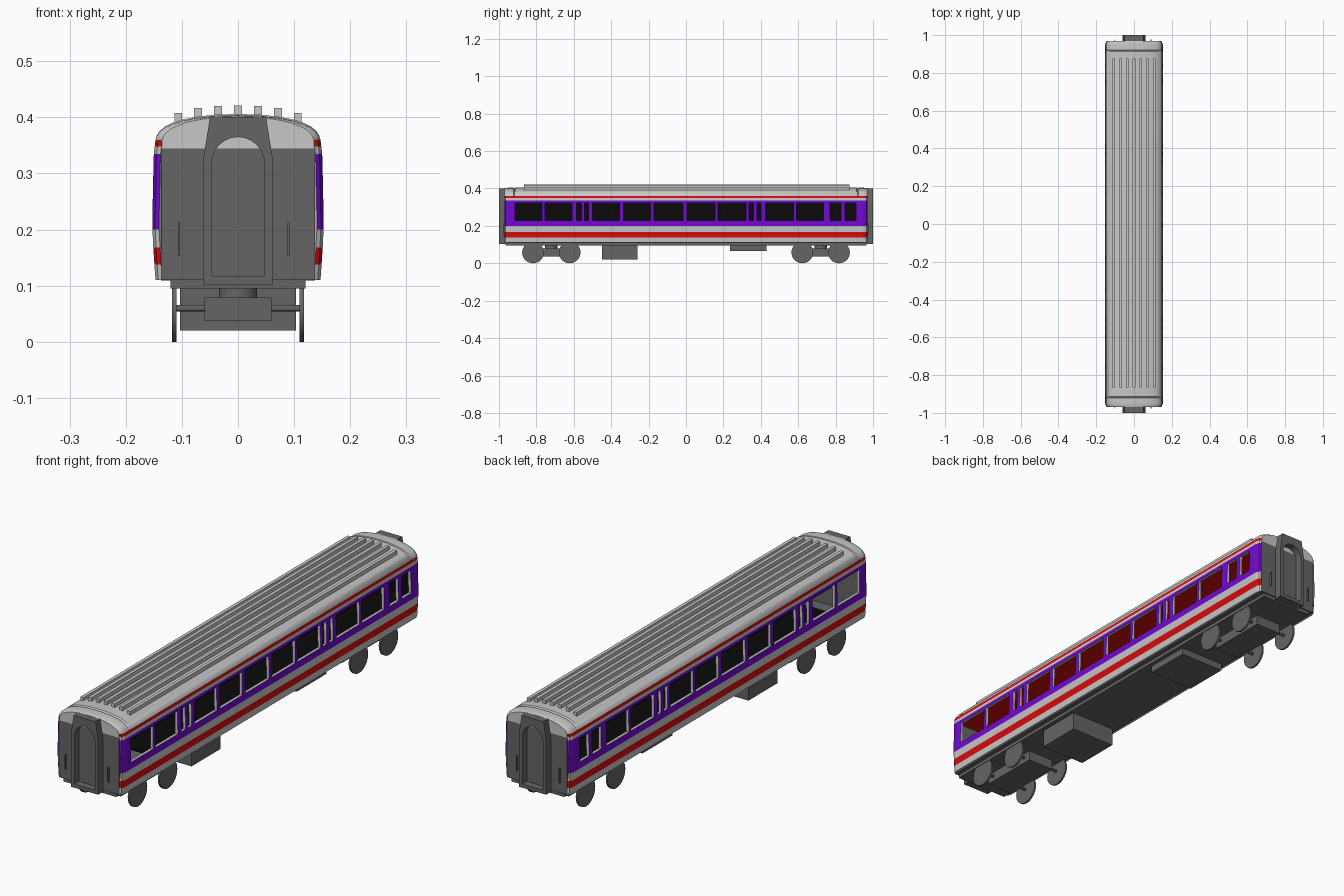
import bpy, bmesh, math
from mathutils import Matrix

if "Cube" in bpy.data.objects:
    bpy.data.objects.remove(bpy.data.objects["Cube"])


def material(name, rgb):
    m = bpy.data.materials.new(name)
    m.diffuse_color = (*rgb, 1)
    m.use_nodes = True
    m.node_tree.nodes["Principled BSDF"].inputs["Base Color"].default_value = m.diffuse_color
    return m


DARK = material("dark_grey", (0.13, 0.13, 0.13))
BLACK = material("black", (0.003, 0.003, 0.003))
RED = material("red", (0.68, 0.004, 0.004))
PURPLE = material("purple", (0.17, 0.003, 0.62))
LIGHT = material("light_grey", (0.57, 0.57, 0.57))


def finish(name, bm, mats, recalc=True, smooth=None):
    if recalc:
        bmesh.ops.recalc_face_normals(bm, faces=bm.faces)
    me = bpy.data.meshes.new(name)
    bm.to_mesh(me)
    bm.free()
    for m in mats:
        me.materials.append(m)
    ob = bpy.data.objects.new(name, me)
    bpy.context.collection.objects.link(ob)
    if smooth:
        bpy.ops.object.select_all(action='DESELECT')
        ob.select_set(True)
        bpy.context.view_layer.objects.active = ob
        bpy.ops.object.shade_smooth_by_angle(angle=math.radians(smooth))
    return ob


def box(name, x, y, z, mat):
    bm = bmesh.new()
    bmesh.ops.create_cube(bm, size=1)
    for v in bm.verts:
        v.co = [r[0] + (c + 0.5) * (r[1] - r[0]) for c, r in zip(v.co, (x, y, z))]
    return finish(name, bm, [mat])


def cylinder(name, centre, radius, depth, axis, mat, segs=32):
    bm = bmesh.new()
    rot = Matrix.Rotation(math.pi / 2, 4, 'Y') if axis == 'X' else Matrix()
    bmesh.ops.create_cone(bm, cap_ends=True, segments=segs, radius1=radius, radius2=radius,
                          depth=depth, matrix=Matrix.Translation(centre) @ rot)
    return finish(name, bm, [mat], smooth=30)


# Side walls: striped panels with open windows
WINDOWS = [(-.915, -.77), (-.755, -.61), (-.585, -.56), (-.542, -.52), (-.50, -.355),
           (-.335, -.19), (-.17, -.015), (.005, .155), (.17, .32), (.337, .36), (.38, .402),
           (.425, .575), (.59, .735), (.77, .828), (.85, .91)]
# height and half width of each level, then the stripe colour above it
LEVELS = [(.11, .147), (.138, .149), (.168, .151), (.2, .1525), (.228, .1525),
          (.322, .1505), (.335, .150), (.348, .1485), (.36, .147)]
STRIPES = [4, 2, 4, 3, 3, 3, 4, 2]
ys = sorted([-.97, -.965, -.95, .95, .965, .97] + [y for w in WINDOWS for y in w])


def inset(y):
    """Rounded vertical corners at the coach ends."""
    return {.97: .012, .965: .005}.get(abs(y), 0)


for side, label in ((1, "right"), (-1, "left")):
    bm = bmesh.new()
    grid = [[bm.verts.new((side * (hw - inset(y)), y, z)) for z, hw in LEVELS] for y in ys]
    for i in range(len(ys) - 1):
        for j, mat in enumerate(STRIPES):
            if j == 4 and (ys[i], ys[i + 1]) in WINDOWS:
                continue
            quad = [grid[i][j], grid[i + 1][j], grid[i + 1][j + 1], grid[i][j + 1]]
            bm.faces.new(quad if side > 0 else quad[::-1]).material_index = mat
    wall = finish(label + "_side_wall", bm, [DARK, BLACK, RED, PURPLE, LIGHT], recalc=False)
    mod = wall.modifiers.new("thickness", 'SOLIDIFY')
    mod.thickness = .012
    mod.offset = -1
    mod.material_offset_rim = 4   # window reveals are light grey

# Roof: curved profile lofted along the coach, with a small step to the end domes
HALF = [(.136, .345), (.147, .36), (.145, .367), (.139, .376), (.130, .384), (.118, .390),
        (.10, .396), (.075, .401), (.04, .405)]
PROFILE = HALF + [(0, .406)] + [(-x, z) for x, z in reversed(HALF)]
RINGS = [(-.97, .012, .005), (-.965, .005, .003), (-.95, 0, .002), (-.922, 0, .002), (-.918, .003, .006),
         (-.912, 0, 0)]
RINGS += [(-y, i, d) for y, i, d in reversed(RINGS)]
bm = bmesh.new()
loops = []
for y, ins, drop in RINGS:
    loop = []
    for x, z in PROFILE:
        k = 1 if z < .35 else 1 - ins / .147
        loop.append(bm.verts.new((x * k, y, z - drop * min(1, max(0, (z - .36) / .03)))))
    loops.append(loop)
n = len(PROFILE)
for a, b in zip(loops, loops[1:]):
    for i in range(n):
        bm.faces.new((a[i], a[(i + 1) % n], b[(i + 1) % n], b[i]))
bm.faces.new(loops[0])
bm.faces.new(loops[-1])
finish("roof", bm, [LIGHT], smooth=35)

# Roof ribs
for i in range(-3, 4):
    top = (.421, .420, .417, .408)[abs(i)]
    box("roof_rib", (i * .0355 - .007, i * .0355 + .007), (-.865, .875), (.388, top), LIGHT)

# Interior: red ceiling, black floor, partition and bulkhead
box("ceiling", (-.136, .136), (-.955, .955), (.341, .3448), RED)
box("interior_floor", (-.137, .137), (-.76, .95), (.19, .2), BLACK)
box("interior_partition", (-.004, .004), (-.95, .95), (.2, .341), BLACK)
box("interior_bulkhead", (-.137, .137), (.94, .95), (.2, .341), BLACK)

# Underframe and equipment boxes
box("body_floor", (-.137, .137), (-.96, .96), (.109, .118), DARK)
box("underframe", (-.12, .12), (-.965, .965), (.095, .11), DARK)
box("large_equipment_box", (-.103, .103), (-.45, -.26), (.02, .1), DARK)
box("small_equipment_box", (-.103, .103), (.235, .43), (.066, .1), DARK)

for s, label in ((-1, "front"), (1, "back")):
    # End wall and handrails
    box(label + "_end_wall", (-.136, .136), sorted((s * .955, s * .97)), (.11, .3452), DARK)
    for x in (-.105, .09):
        box(label + "_handrail", (x - .002, x + .002), sorted((s * .965, s * .978)),
            (.153, .213), DARK)

    # Gangway frame with an arched opening
    arch = [math.pi * (1 - i / 12) for i in range(13)]
    inner = [(-.047, .117), (-.047, .30)]
    inner += [(.047 * math.cos(a), .318 + .047 * math.sin(a)) for a in arch]
    inner += [(.047, .30), (.047, .117)]
    outer = [(-.062, .102), (-.062, .325)]
    outer += [(-.05 + .1 * i / 12, .40) for i in range(13)]
    outer += [(.062, .325), (.062, .102)]
    bm = bmesh.new()
    rings = [[bm.verts.new((x, s * y, z)) for x, z in pts]
             for pts, y in ((outer, .965), (outer, 1.0), (inner, 1.0), (inner, .965))]
    m = len(inner)
    for r in range(4):
        a, b = rings[r], rings[(r + 1) % 4]
        for i in range(m):
            bm.faces.new((a[i], a[(i + 1) % m], b[(i + 1) % m], b[i]))
    finish(label + "_gangway", bm, [DARK])

    # Bogie: frame, pivot, axles and disc wheels
    c = s * .72
    box(label + "_bogie_frame", (-.06, .06), (c - .13, c + .13), (.037, .079), DARK)
    cylinder(label + "_bogie_pivot", (0, c, .088), .034, .022, 'Z', DARK)
    for dy in (-.098, .098):
        cylinder(label + "_axle", (0, c + dy, .06), .006, .226, 'X', DARK, 12)
        for x in (-.114, .114):
            cylinder(label + "_wheel", (x, c + dy, .058), .058, .008, 'X', DARK)
